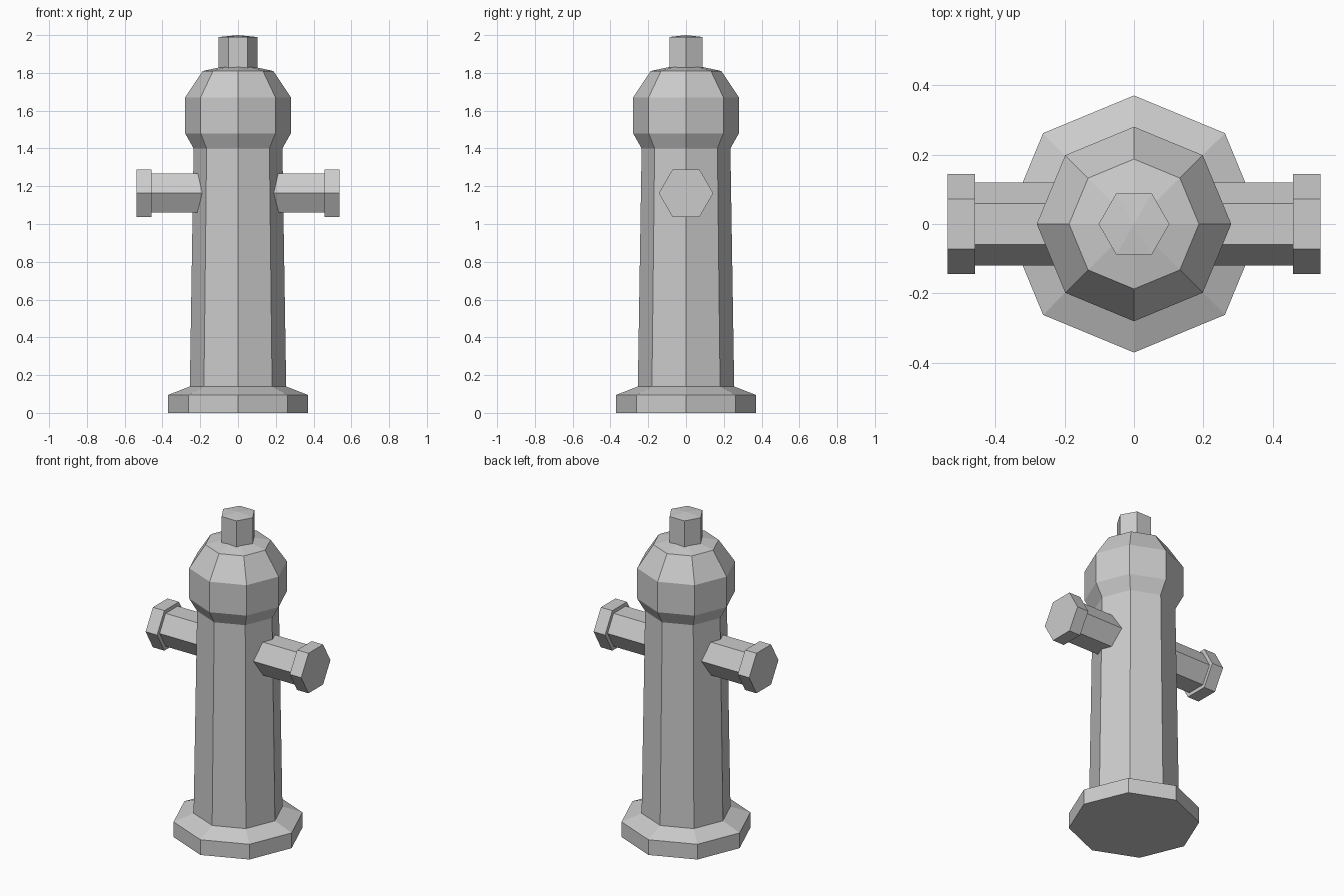
import bpy, bmesh
from math import cos, sin, pi
from mathutils import Matrix, Vector

cube = bpy.data.objects.get("Cube")
if cube:
    bpy.data.objects.remove(cube, do_unlink=True)

# One plain grey for everything
grey = bpy.data.materials.new("grey_metal")
grey.use_nodes = True
GREY = (0.6, 0.6, 0.6, 1)
grey.diffuse_color = GREY
grey.node_tree.nodes["Principled BSDF"].inputs["Base Color"].default_value = GREY


def lathe(name, sides, profile, matrix=Matrix()):
    """Flat-faced turned solid from (radius, height) points; radius 0 makes a tip."""
    bm = bmesh.new()
    rings = []
    for r, h in profile:
        count = sides if r else 1
        rings.append([bm.verts.new(matrix @ Vector((r * cos(2 * pi * i / sides), r * sin(2 * pi * i / sides), h)))
                      for i in range(count)])
    for low, high in zip(rings, rings[1:]):
        for i in range(sides):
            j = (i + 1) % sides
            if len(high) == 1:
                bm.faces.new((low[i], low[j], high[0]))
            else:
                bm.faces.new((low[i], low[j], high[j], high[i]))
    bm.faces.new(rings[0][::-1])
    if len(rings[-1]) > 1:
        bm.faces.new(rings[-1])
    bmesh.ops.recalc_face_normals(bm, faces=bm.faces[:])
    mesh = bpy.data.meshes.new(name)
    bm.to_mesh(mesh)
    bm.free()
    mesh.materials.append(grey)
    obj = bpy.data.objects.new(name, mesh)
    bpy.context.collection.objects.link(obj)
    return obj


# Base flange, tapered barrel and domed bonnet
lathe("hydrant_body", 8, [(0.37, 0), (0.37, 0.095), (0.255, 0.14), (0.235, 1.4), (0.28, 1.48),
                          (0.28, 1.67), (0.187, 1.81), (0, 1.85)])

# Hexagonal top nut with a shallow point
lathe("top_nut", 6, [(0.102, 1.8), (0.102, 1.99), (0, 2)])

# Side outlets with larger hexagonal caps
for side, sign in (("left", 1), ("right", -1)):
    aim = Matrix.Translation((0, 0, 1.163)) @ Matrix.Rotation(sign * pi / 2, 4, "Y") @ Matrix.Rotation(pi / 2, 4, "Z")
    lathe(side + "_outlet", 6, [(0.119, 0.1), (0.119, 0.47)], aim)
    lathe(side + "_outlet_cap", 6, [(0.144, 0.458), (0.144, 0.537)], aim)
